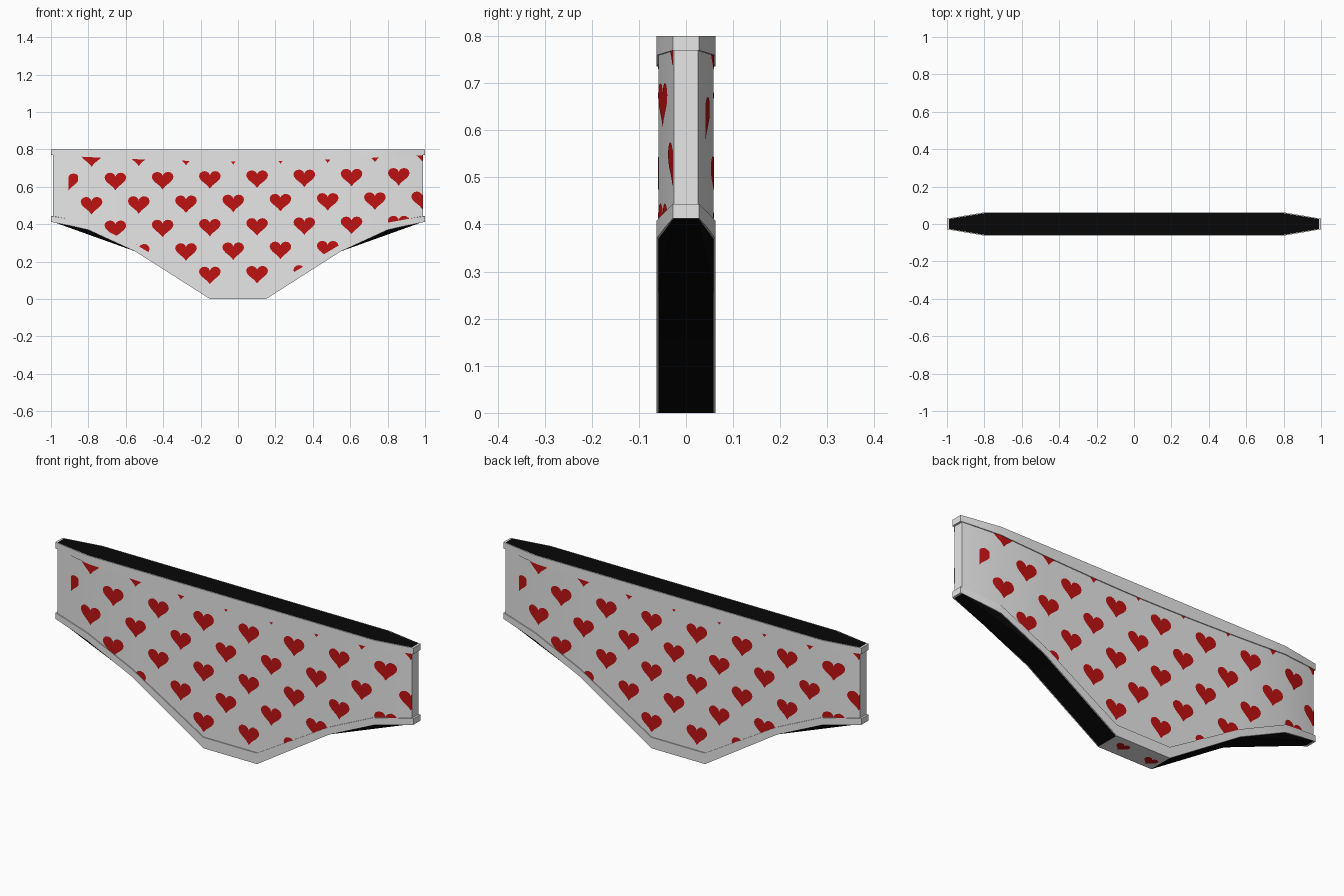
import bpy, bmesh, math
from mathutils import Vector

if "Cube" in bpy.data.objects:
    bpy.data.objects.remove(bpy.data.objects["Cube"])

def material(name, rgb):
    m = bpy.data.materials.new(name)
    m.diffuse_color = (*rgb, 1)
    m.use_nodes = True
    m.node_tree.nodes["Principled BSDF"].inputs["Base Color"].default_value = m.diffuse_color
    return m

WHITE = material("white cloth", (0.8, 0.8, 0.8))
RED = material("heart red", (0.52, 0.006, 0.006))
BLACK = material("opening black", (0.002, 0.002, 0.002))

def lerp(x, pts):
    x = abs(x)
    for (a, u), (b, v) in zip(pts, pts[1:]):
        if x <= b:
            return u + (v - u) * (x - a) / (b - a)
    return pts[-1][1]

TOP, END = 0.8, 0.99
LEG = [(0, 0), (0.15, 0), (0.55, 0.255), (0.8, 0.37), (1, 0.415)]
TRIM = [(0, 0.055), (0.15, 0.055), (0.55, 0.038), (0.8, 0.038), (1, 0.03)]
leg = lambda x: lerp(x, LEG)
trim_top = lambda x: leg(x) + lerp(x, TRIM)
waist_low = lambda x: 0.735 + 0.035 * min(1, abs(x)) ** 1.7
half = lambda x: lerp(x, [(0, 0.058), (0.8, 0.058), (END, 0.026)])

def finish(name, bm, mats, recalc=True):
    if recalc:
        bmesh.ops.recalc_face_normals(bm, faces=bm.faces)
    me = bpy.data.meshes.new(name)
    bm.to_mesh(me)
    bm.free()
    for m in mats:
        me.materials.append(m)
    ob = bpy.data.objects.new(name, me)
    bpy.context.collection.objects.link(ob)
    bpy.context.view_layer.objects.active = ob
    ob.select_set(True)
    bpy.ops.object.shade_smooth_by_angle(angle=math.radians(30))
    ob.select_set(False)
    return ob

# cloth body with black closed openings
bm = bmesh.new()
xs = [-END, -0.8, -0.55, -0.15, 0.15, 0.55, 0.8, END]
cols = [[bm.verts.new((x, s * half(x), z)) for s in (-1, 1) for z in (leg(x), TOP)] for x in xs]

def face(vs, mat=0):
    bm.faces.new(vs).material_index = mat

for a, b in zip(cols, cols[1:]):
    face((a[0], b[0], b[1], a[1]))
    face((a[2], b[2], b[3], a[3]))
    face((a[1], b[1], b[3], a[3]), 1)
for c in (cols[0], cols[-1]):
    face((c[0], c[1], c[3], c[2]))
face((cols[3][0], cols[4][0], cols[4][2], cols[3][2]))
for i, j, k, l in ((3, 2, 1, 0), (4, 5, 6, 7)):
    a, b, c, d = cols[i], cols[j], cols[k], cols[l]
    face((a[0], b[0], b[2], a[2]), 1)
    face((b[0], d[0], d[2], b[2]), 1)
    for s in (0, 2):
        face((b[s], c[s], d[s]), 1)
finish("cloth_body", bm, [WHITE, BLACK])

# raised bands running round the waist and the lower edge
def band(name, low, high):
    bm = bmesh.new()
    line = [-END, -0.9, -0.8, -0.675, -0.55, -0.4, -0.275, -0.15, 0, 0.15, 0.275, 0.4, 0.55, 0.675, 0.8, 0.9, END]
    path = [(x, -1) for x in line] + [(x, 1) for x in reversed(line)]
    rings = []
    for x, s in path:
        end = abs(x) == END
        ox = math.copysign(1.0, x) if end else x
        oy = s * (half(x) + (0.002 if end else 0.0045))
        iy = s * half(x)
        rings.append([bm.verts.new(p) for p in (
            (x, iy, low(x)), (ox, oy, low(x)), (ox, oy, high(x)), (x, iy, high(x)))])
    for a, b in zip(rings, rings[1:] + rings[:1]):
        for i in range(4):
            j = (i + 1) % 4
            bm.faces.new((a[i], b[i], b[j], a[j]))
    finish(name, bm, [WHITE])

band("waist_band", waist_low, lambda x: TOP)
band("lower_trim", leg, trim_top)

# printed hearts, clipped to the cloth and folded onto it
def heart(cx, cz, size=1.0, n=28):
    pts = []
    for i in range(n):
        t = 2 * math.pi * i / n
        u = 16 * math.sin(t) ** 3
        v = 13 * math.cos(t) - 5 * math.cos(2 * t) - 2 * math.cos(3 * t) - math.cos(4 * t)
        pts.append(Vector((cx + size * 0.058 * u / 16, 0, cz + size * (0.0033 * v + 0.008))))
    return pts

def cut(bm, co, no):
    bmesh.ops.bisect_plane(bm, geom=bm.verts[:] + bm.edges[:] + bm.faces[:], dist=1e-6,
                           plane_co=co, plane_no=no, clear_outer=True)

def add_heart(out, cx, cz):
    bm = bmesh.new()
    bm.faces.new([bm.verts.new(p) for p in heart(cx, cz)])
    bmesh.ops.triangulate(bm, faces=bm.faces[:])
    cut(bm, (END, 0, 0), (1, 0, 0))
    cut(bm, (-0.905, 0, 0), (-1, 0, 0))
    if cx < -0.86:
        cut(bm, (-0.855, 0, 0), (1, 0, 0))
    cut(bm, (0, 0, 0.79), (0, 0, 1))
    for (a, u), (b, v) in zip(LEG, LEG[1:]):
        if a <= abs(cx) < b:
            s = 1 if cx > 0 else -1
            cut(bm, (s * a, 0, u + 0.01), (s * (v - u), 0, -(b - a)))
    for s in (-0.8, 0.8):
        bmesh.ops.bisect_plane(bm, geom=bm.verts[:] + bm.edges[:] + bm.faces[:], dist=1e-6,
                               plane_co=(s, 0, 0), plane_no=(1, 0, 0))
    # the back repeats the front turned half round
    for s in (1, -1):
        vs = {v: out.verts.new((s * v.co.x, -s * (half(v.co.x) + 0.0015), v.co.z)) for v in bm.verts}
        for f in bm.faces:
            g = out.faces.new([vs[v] for v in f.verts])
            g.normal_update()
            if g.normal.y * s > 0:
                g.normal_flip()
    bm.free()

hearts = bmesh.new()
for k in range(6):
    for i in range(-4, 5):
        x = (-0.0255 if k % 2 else 0.102) + 0.2525 * i
        z = 0.128 + 0.1277 * k + 0.0165 * x
        if abs(x) < 1.0 and z > leg(x) - 0.04:
            add_heart(hearts, x, z)
# small hearts under the crotch
for cx, cy in ((0.07, 0.0), (-0.1, -0.015)):
    f = hearts.faces.new([hearts.verts.new((p.x, p.z, -0.0005)) for p in heart(cx, cy, 0.6)])
    f.normal_update()
    if f.normal.z > 0:
        f.normal_flip()
finish("heart_print", hearts, [RED], recalc=False)
